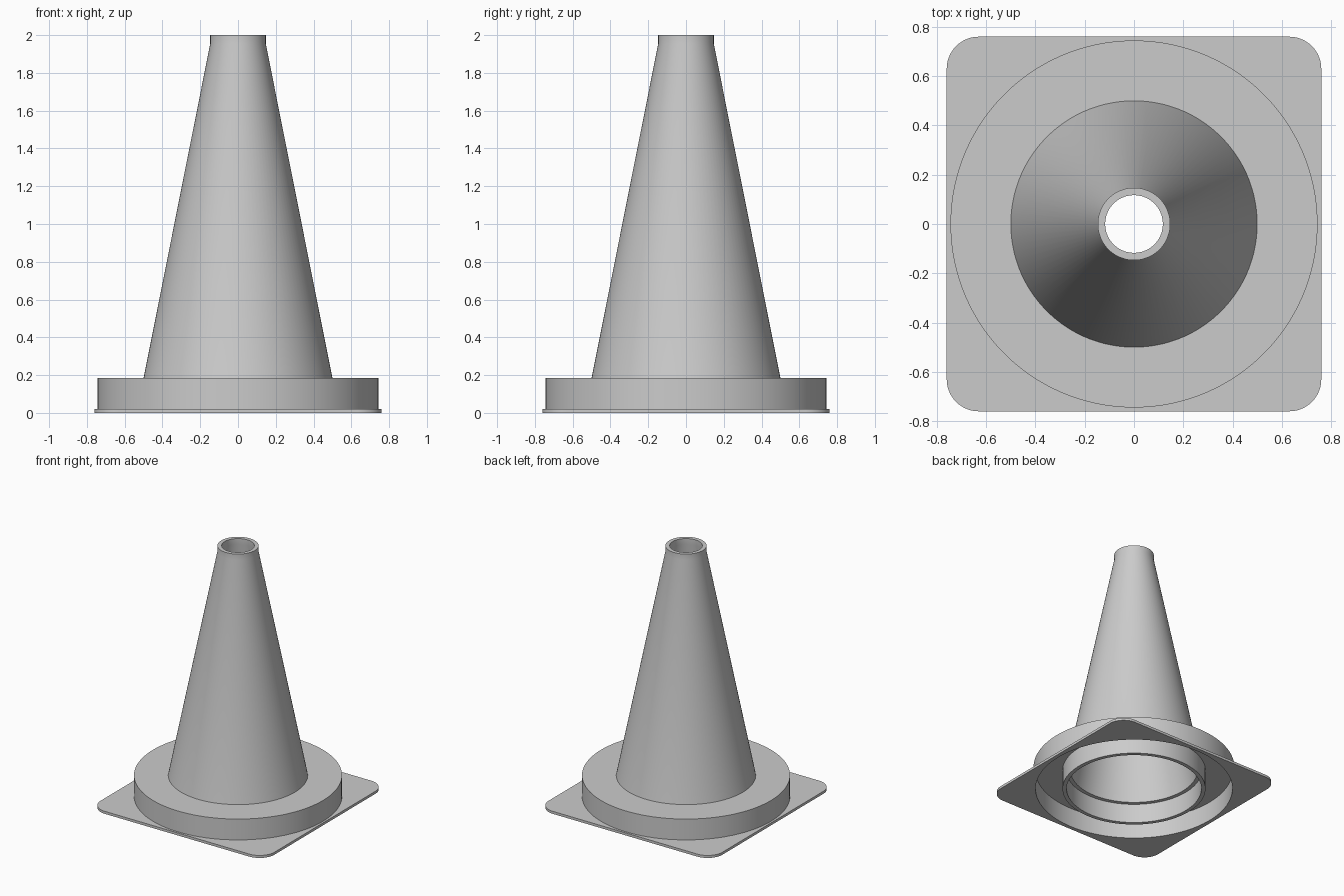
import bpy, bmesh
from math import sin, cos, pi

cube = bpy.data.objects.get("Cube")
if cube:
    bpy.data.objects.remove(cube, do_unlink=True)

SEGMENTS = 96

grey = bpy.data.materials.new("plain_grey")
grey.use_nodes = True
grey.diffuse_color = (0.6, 0.6, 0.6, 1)
grey.node_tree.nodes["Principled BSDF"].inputs["Base Color"].default_value = (0.6, 0.6, 0.6, 1)


def skin_loops(name, loops):
    """Join a closed sequence of vertex loops with quads."""
    bm = bmesh.new()
    rings = [[bm.verts.new(p) for p in loop] for loop in loops]
    for a, b in zip(rings, rings[1:] + rings[:1]):
        for i in range(len(a)):
            j = (i + 1) % len(a)
            bm.faces.new((a[i], a[j], b[j], b[i]))
    bmesh.ops.recalc_face_normals(bm, faces=bm.faces)
    mesh = bpy.data.meshes.new(name)
    bm.to_mesh(mesh)
    bm.free()
    mesh.materials.append(grey)
    obj = bpy.data.objects.new(name, mesh)
    bpy.context.collection.objects.link(obj)
    bpy.ops.object.select_all(action="DESELECT")
    bpy.context.view_layer.objects.active = obj
    obj.select_set(True)
    # Below the angle between the cone and its collar stays smooth
    bpy.ops.object.shade_smooth_by_angle(angle=pi / 6)
    return obj


def circle(radius, z, count=SEGMENTS):
    angles = [2 * pi * (i + 0.5) / count for i in range(count)]
    return [(radius * cos(a), radius * sin(a), z) for a in angles]


def rounded_square(half, corner, z, count=SEGMENTS):
    points = []
    per_corner = count // 4
    for sx, sy, start in ((1, 1, 0), (-1, 1, pi / 2), (-1, -1, pi), (1, -1, 1.5 * pi)):
        for i in range(per_corner):
            a = start + pi / 2 * i / (per_corner - 1)
            points.append((sx * (half - corner) + corner * cos(a),
                           sy * (half - corner) + corner * sin(a), z))
    return points


# Hollow cone with collar, raised round base and inner support tube
profile = [
    (0.745, 0.01), (0.745, 0.185), (0.5, 0.185),    # base ring outside
    (0.147, 1.955), (0.147, 2.0),                   # cone and collar outside
    (0.117, 2.0), (0.117, 1.955), (0.47, 0.155),    # cone inside
    (0.5, 0.155), (0.5, 0), (0.53, 0),              # support tube
    (0.53, 0.155), (0.73, 0.155), (0.73, 0.01),     # base ring inside
]
skin_loops("cone_body", [circle(r, z) for r, z in profile])

# Thin square foot plate with rounded corners and a round opening
skin_loops("foot_plate", [
    rounded_square(0.76, 0.13, 0), rounded_square(0.76, 0.13, 0.02),
    circle(0.73, 0.02), circle(0.73, 0),
])
